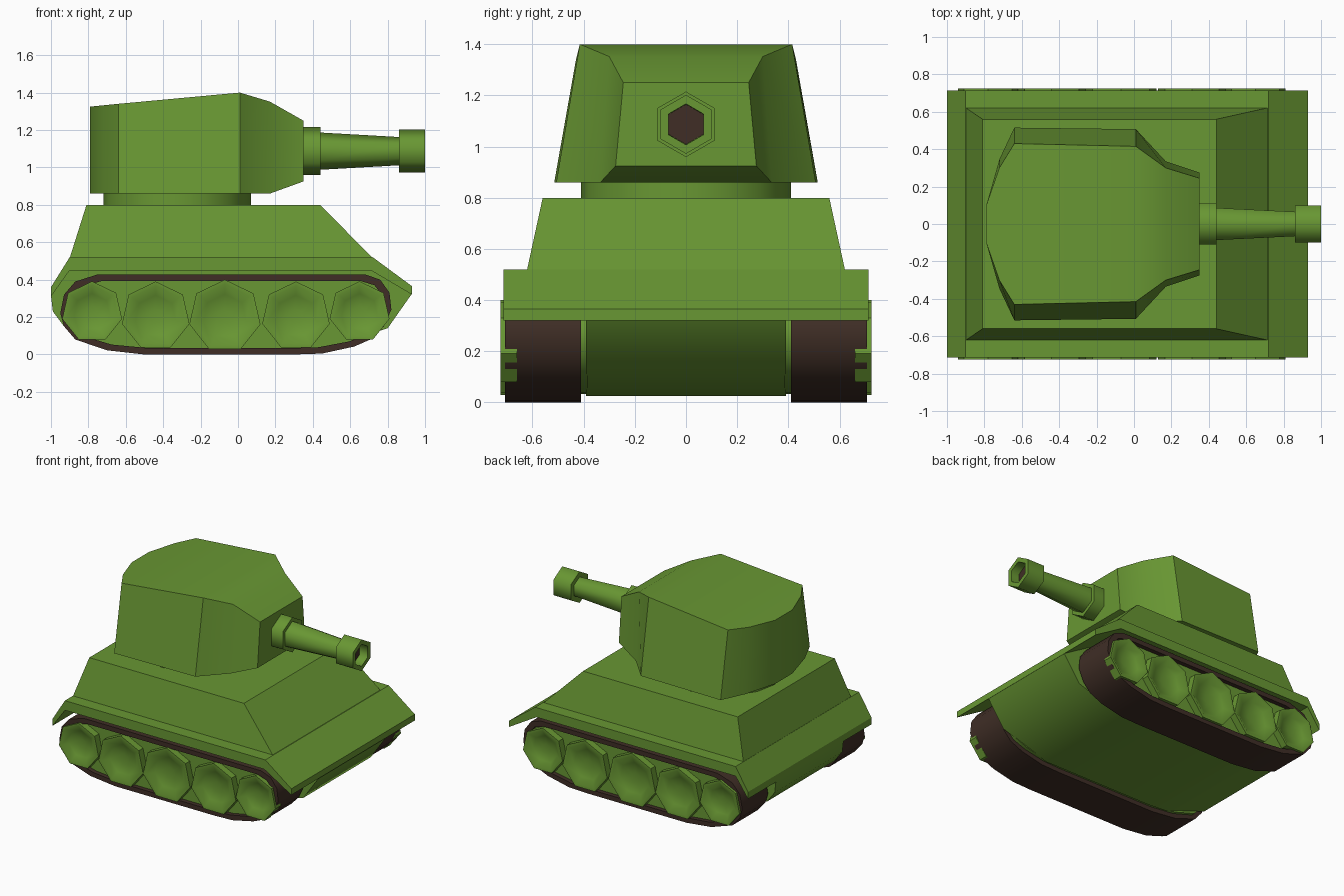
import bpy, bmesh, math
from mathutils import Vector

if "Cube" in bpy.data.objects:
    bpy.data.objects.remove(bpy.data.objects["Cube"])


def material(name, rgb):
    m = bpy.data.materials.new(name)
    m.diffuse_color = (*rgb, 1)
    m.use_nodes = True
    m.node_tree.nodes["Principled BSDF"].inputs["Base Color"].default_value = m.diffuse_color
    return m


GREEN = material("army green", (0.14, 0.31, 0.033))
BROWN = material("dark brown", (0.05, 0.027, 0.019))


def make(name, rings, mat, angle=40, cap_start=True, cap_end=True, closed=False):
    """Skin a list of equal-length rings of points into one object."""
    bm = bmesh.new()
    vr = [[bm.verts.new(p) for p in r] for r in rings]
    n = len(vr[0])
    pairs = list(zip(vr, vr[1:]))
    if closed:
        pairs.append((vr[-1], vr[0]))
    for a, b in pairs:
        for i in range(n):
            j = (i + 1) % n
            bm.faces.new((a[i], a[j], b[j], b[i]))
    if not closed:
        if cap_start:
            bm.faces.new(vr[0][::-1])
        if cap_end:
            bm.faces.new(vr[-1])
    bmesh.ops.recalc_face_normals(bm, faces=bm.faces)
    me = bpy.data.meshes.new(name)
    bm.to_mesh(me)
    bm.free()
    me.materials.append(mat)
    me.polygons.foreach_set("use_smooth", [True] * len(me.polygons))
    me.set_sharp_from_angle(angle=math.radians(angle))
    ob = bpy.data.objects.new(name, me)
    bpy.context.collection.objects.link(ob)
    return ob


def side(pts, y):
    return [(x, y, z) for x, z in pts]


def ring(n, r, axis, centre):
    """Regular polygon around axis x or y with one corner pointing up."""
    out = []
    for i in range(n):
        a = 2 * math.pi * i / n
        u, v = r * math.sin(a), r * math.cos(a)
        out.append(Vector(centre) + Vector((0, u, v) if axis == "x" else (u, 0, v)))
    return out


def rect(x0, x1, y, z):
    return [(x0, -y, z), (x1, -y, z), (x1, y, z), (x0, y, z)]


# Hull: lower body, fender plate and sloped superstructure
lower = [(-1, .315), (-.99, .23), (-.93, .15), (-.6, .035), (-.45, .025), (.43, .025),
         (.8, .14), (.93, .325), (.71, .46), (-.9, .46)]
make("lower_hull", [side(lower, -.39), side(lower, .39)], GREEN)
fender = [(-1, .36), (-.9, .52), (.72, .52), (.93, .365), (.93, .32),
          (.71, .45), (-.9, .45), (-1, .31)]
make("fender_plate", [side(fender, -.713), side(fender, .713)], GREEN, 30)
make("upper_hull", [rect(-.9, .72, .622, .515), rect(-.81, .44, .56, .8)], GREEN)

# Tracks: brown loop, green inner panel and dished wheels on each side
loop = [(-.95, .22), (-.93, .32), (-.87, .39), (-.75, .428), (.68, .428), (.76, .4),
        (.81, .33), (.82, .24), (.78, .15), (.72, .085), (.62, .042), (.45, .005),
        (.3, 0), (-.5, 0), (-.7, .022), (-.87, .08), (-.93, .15)]


def shrink(sx, sz):
    return [(-.065 + (x + .065) * sx, .215 + (z - .215) * sz) for x, z in loop]


inner = shrink(.962, .84)
panel = shrink(.966, .85)
wheels = [(-.78, .227, .164), (-.44, .205, .185), (-.07, .205, .195),
          (.31, .205, .185), (.65, .227, .164)]
for s, label in ((-1, "front"), (1, "back")):
    make(label + "_track", [side(loop, s * .41), side(loop, s * .707),
                            side(inner, s * .707), side(inner, s * .41)], BROWN, closed=True)
    make(label + "_track_panel", [side(panel, s * .385), side(panel, s * .675)], GREEN)
    for k, (x, z, r) in enumerate(wheels):
        prof = [(.66, r), (.725, r), (.725, r * .88), (.695, r * .6), (.685, r * .2)]
        make(f"{label}_wheel_{k + 1}",
             [ring(7, q, "y", (x, s * y, z)) for y, q in prof], GREEN, 50)

# Turret ring and turret, lofted from cross-sections along x
make("turret_ring", [[(-.325 + .41 * math.cos(a) * .963, .41 * math.sin(a), z)
                      for a in (2 * math.pi * i / 16 for i in range(16))]
                     for z in (.79, .87)], GREEN)
# x, half width at bottom, half width at top, bottom z, top z
sections = [(-.79, .1, .1, .86, 1.325), (-.72, .345, .3, .86, 1.332),
            (-.64, .515, .43, .86, 1.34), (.01, .507, .415, .86, 1.4),
            (.17, .335, .3, .86, 1.352), (.35, .275, .245, .925, 1.25)]
make("turret", [[(x, -b, lo), (x, b, lo), (x, t, hi), (x, -t, hi)]
                for x, b, t, lo, hi in sections], GREEN, 35)

# Gun: collar, tapered barrel, open muzzle with dark bore
gz = 1.087


def gun_part(name, prof, mat, **kw):
    make(name, [ring(6, r, "x", (x, 0, gz)) for x, r in prof], mat, 65, **kw)


gun_part("gun_collar", [(.33, .128), (.44, .128)], GREEN)
gun_part("gun_barrel", [(.43, .1), (.87, .075)], GREEN)
gun_part("gun_muzzle", [(.86, .115), (1, .115), (1, .08), (.93, .078)], GREEN, cap_end=False)
gun_part("gun_bore", [(.9, .079), (.935, .079)], BROWN)
